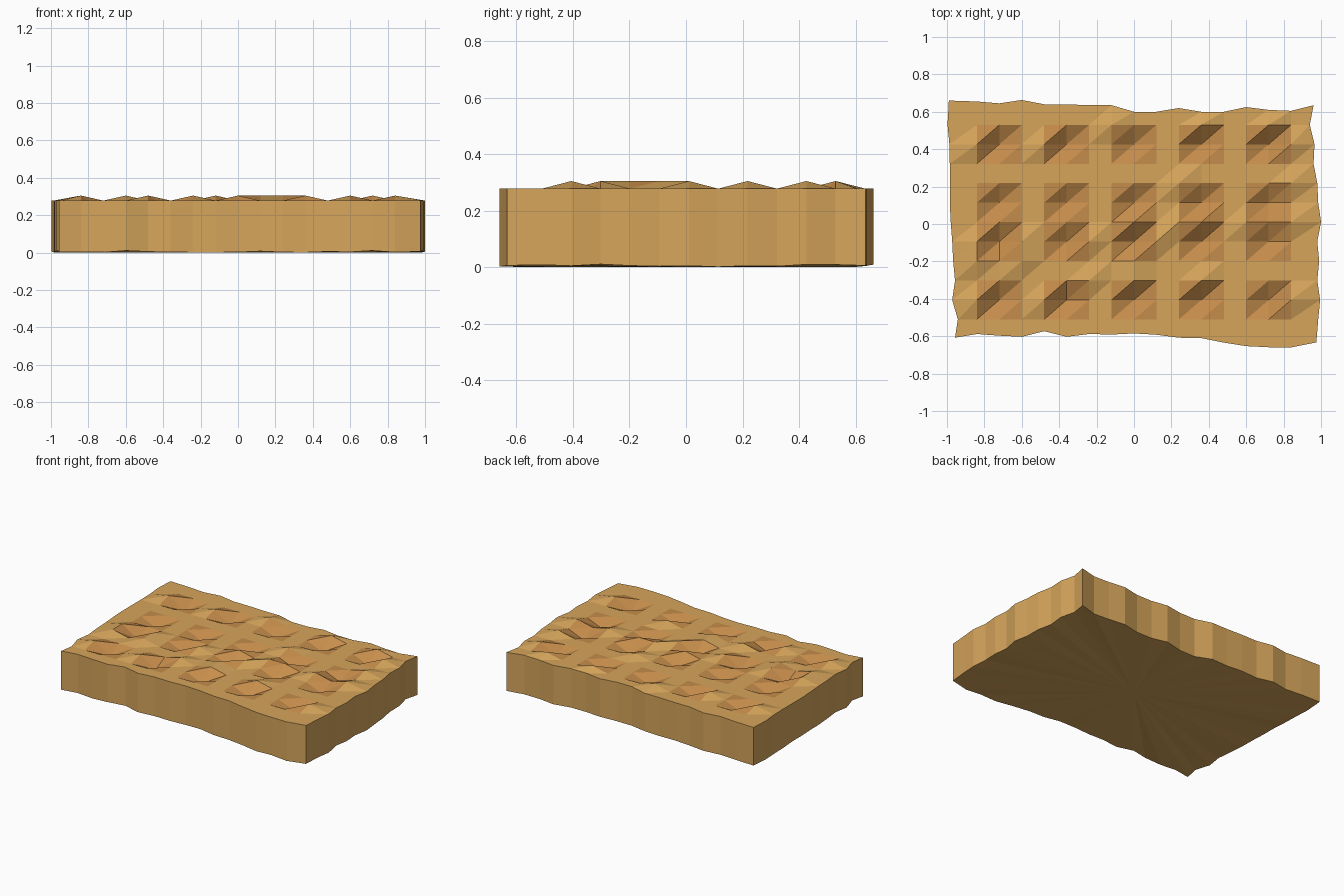
import bpy, bmesh, random

if "Cube" in bpy.data.objects:
    bpy.data.objects.remove(bpy.data.objects["Cube"])

random.seed(4)
NX, NY = 17, 13
TOP, BUMP, PIT = 0.278, 0.305, 0.228

# Wobbly outline: y of back/front edges per column, x of left/right edges per row
back = [.66, .655, .645, .663, .64, .64, .635, .635, .60, .60, .62, .60, .60, .625, .61, .605, .635]
front = [-.608, -.588, -.597, -.603, -.573, -.603, -.588, -.591, -.585, -.592, -.608, -.61, -.634, -.653, -.659, -.66, -.633]
left = [-.957, -.942, -.972, -.957, -.967, -.972, -.98, -.985, -.985, -.985, -.987, -.997, -.99]
right = [.975, .985, .995, .98, .99, .98, 1.0, .985, .98, .96, .965, .94, .96]

# Pit centres and raised grid points
pits = {(i, j) for i in (2, 5, 8, 11, 14) for j in (2, 5, 7, 10)}
bumps = {(11, 11), (14, 11), (8, 6), (8, 3), (11, 3), (1, 10), (11, 6)}
for i in (1, 3, 4, 6, 7, 8, 9, 10, 11, 13, 14, 15):
    for j in (1, 2, 3, 4, 5, 6, 8, 10, 11):
        if (i, j) not in pits and random.random() < 0.2:
            bumps.add((i, j))


def material(name, color):
    m = bpy.data.materials.new(name)
    m.diffuse_color = color
    m.use_nodes = True
    m.node_tree.nodes["Principled BSDF"].inputs["Base Color"].default_value = m.diffuse_color
    return m


def point(i, j):
    x, y = -0.96 + 0.12 * i, 0.01 + 0.104 * (j - 6)
    if i == 0:
        x = left[j]
    if i == NX - 1:
        x = right[j]
    if j == 0:
        y = front[i]
    if j == NY - 1:
        y = back[i]
    z = PIT if (i, j) in pits else BUMP if (i, j) in bumps else TOP
    return x, y, z


bm = bmesh.new()

# Top surface, split along the same diagonal everywhere
grid = {(i, j): bm.verts.new(point(i, j)) for i in range(NX) for j in range(NY)}
for i in range(NX - 1):
    for j in range(NY - 1):
        a, b, c, d = grid[i, j], grid[i + 1, j], grid[i + 1, j + 1], grid[i, j + 1]
        in_pit = any((i + u, j + v) in pits for u in (0, 1) for v in (0, 1))
        for tri in ((a, b, c), (a, c, d)):
            bm.faces.new(tri).material_index = int(in_pit)

# Side walls and the fanned underside
ring = [(i, 0) for i in range(NX - 1)] + [(NX - 1, j) for j in range(NY - 1)]
ring += [(i, NY - 1) for i in range(NX - 1, 0, -1)] + [(0, j) for j in range(NY - 1, 0, -1)]
rim = [grid[k] for k in ring]
base = [bm.verts.new((v.co.x, v.co.y, random.uniform(0.001, 0.011))) for v in rim]
centre = bm.verts.new((0, 0, 0))
for k in range(len(rim)):
    n = (k + 1) % len(rim)
    bm.faces.new((base[k], base[n], rim[n], rim[k]))
    bm.faces.new((base[n], base[k], centre))

bm.normal_update()
mesh = bpy.data.meshes.new("waffle_slab")
bm.to_mesh(mesh)
bm.free()
mesh.materials.append(material("golden_crust", (0.67, 0.376, 0.105, 1)))
mesh.materials.append(material("toasted_pit", (0.56, 0.265, 0.07, 1)))
slab = bpy.data.objects.new("waffle_slab", mesh)
bpy.context.collection.objects.link(slab)
